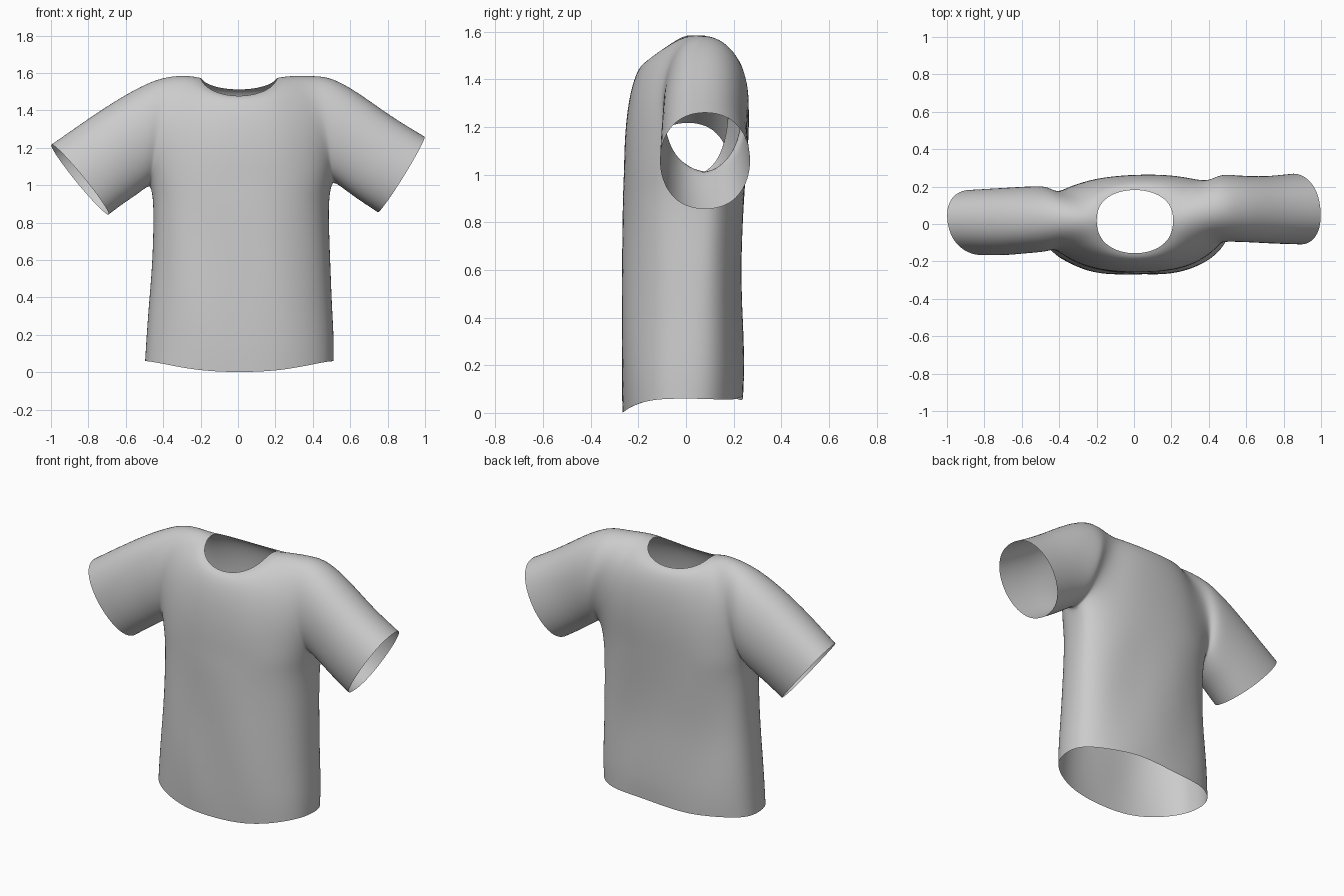
import bpy, bmesh
from math import sin, cos, pi
from mathutils import Vector

if "Cube" in bpy.data.objects:
    bpy.data.objects.remove(bpy.data.objects["Cube"])

M, N = 14, 8        # columns across each panel, rows from armpit to shoulder

# sleeve rings: underarm x,z / top x,z / centre y / half depth / cuff skew
SLEEVES = {
    -1: [(-.470, 1.00, -.48, 1.555, .032, .197, 0), (-.53, .95, -.63, 1.475, .022, .187, 0),
         (-.60, .905, -.80, 1.363, .012, .184, .01), (-.69, .838, -1.0, 1.222, .008, .178, .03)],
    1: [(.505, 1.02, .50, 1.585, .087, .192, 0), (.57, .97, .65, 1.498, .078, .182, 0),
        (.65, .912, .82, 1.372, .075, .184, .01), (.745, .85, 1.0, 1.265, .08, .193, .02)],
}
# torso rows: z, left x, right x, front y, back y
TORSO = [(.06, -.50, .515, -.268, .24), (.18, -.493, .516, -.274, .245),
         (.36, -.48, .505, -.275, .237), (.55, -.463, .498, -.272, .228),
         (.75, -.455, .490, -.268, .235), (.92, -.455, .487, -.266, .247),
         (1.0, -.470, .505, -.262, .253)]


def lerp(a, b, t):
    return a + (b - a) * t


def ring_point(r, phi):
    """phi 0 = underarm, pi/2 = front, pi = top."""
    f, s = (1 - cos(phi)) / 2, sin(phi)
    full = (abs(s) ** .85 if abs(s) > 1e-6 else 0) * (1 if s > 0 else -1)
    return Vector((lerp(r[0], r[2], f) + r[6] * s, r[4] - r[5] * full,
                   lerp(r[1], r[3], f)))


def torso_point(row, j, back):
    z, xl, xr, yf, yb = row
    th = pi * j / M
    c, s = -cos(th), (sin(th) if 0 < j < M else 0)
    cx, hx = (xl + xr) / 2, (xr - xl) / 2
    x = cx + hx * (abs(c) ** .84) * (1 if c > 0 else -1)
    side_y = lerp(.02, .08, j / M) * z + .01 * (1 - z)
    y = lerp(side_y, yb if back else yf, s ** .82)
    y += .009 * s * sin(13 * x + 4 * z) * sin(pi * min(z, 1))   # soft folds
    if back:
        z += .01 * s * sin(11 * x) * max(0, 1 - z / .4)
    else:                                                       # dipped, wavy front hem
        z -= (.06 * s ** 4 + .008 * s * sin(2 * th) ** 2) * max(0, 1 - z) / .94
    if row is TORSO[-1]:
        z = lerp(1.0, 1.02, j / M)
    return Vector((x, y, z))


def top_point(j, back):
    """Shoulder seam near the arms, neckline in the middle."""
    side, i = (-1, j) if j < M / 2 else (1, M - j)
    if i < 3:
        a = ring_point(SLEEVES[side][0], pi)
        p = a.lerp(Vector((side * .21, .02, 1.587)), i / 3)
        p.z += .018 * sin(pi * i / 3) * (1 if side < 0 else .2)
        return p
    ph = pi * (j - 3) / (M - 6)
    s = sin(ph) if 3 < j < M - 3 else 0
    return Vector((.005 - .21 * cos(ph), .02 + s ** .8 * (.165 if back else -.18),
                   1.585 - s * (.075 if back else .11)))


def panel_column(j, back):
    col = [torso_point(r, j, back) for r in TORSO[:-1]]
    sg = 1 if back else -1
    if j in (0, M):
        r = SLEEVES[-1 if j == 0 else 1][0]
        return col + [ring_point(r, -sg * pi * k / N) for k in range(N + 1)]
    b, t = torso_point(TORSO[-1], j, back), top_point(j, back)
    w = {1: .55, 2: .27, 3: .08}.get(min(j, M - j), 0)
    swell = lerp(-.015, .06, j / M) if back else 0
    shoulder = 1 if min(j, M - j) <= 3 else 0
    for k in range(N + 1):
        q = k / N
        f = lerp(1 - cos(q * pi / 2), (1 - cos(q * pi)) / 2, w)
        fz = lerp(sin(q * pi / 2), (1 - cos(q * pi)) / 2, w)
        fy = f ** (1.4 if shoulder else 1.1)         # fuller toward the shoulder
        bulge = ((.21 if back else .18) * w + swell) * (sin(pi * q) if k < N else 0)
        col.append(Vector((lerp(b.x, t.x, f), lerp(b.y, t.y, fy) + sg * bulge,
                           lerp(b.z, t.z, fz))))
    return col


bm = bmesh.new()


def add_grid(cols):
    vs = [[bm.verts.new(p) for p in c] for c in cols]
    for a, b in zip(vs, vs[1:]):
        for k in range(len(a) - 1):
            bm.faces.new((a[k], b[k], b[k + 1], a[k + 1]))


# front and back body panels
for back in (False, True):
    add_grid([panel_column(j, back) for j in range(M + 1)])
# sleeves
for rings in SLEEVES.values():
    add_grid([[ring_point(r, pi * k / N) for k in range(2 * N + 1)] for r in rings])

# sew the seams
bmesh.ops.remove_doubles(bm, verts=bm.verts[:], dist=.0015)
# relax the armhole creases, keeping open rims in place
for _ in range(2):
    near = [v for v in bm.verts if not v.is_boundary and v.co.z > 1.02
            and .3 < abs(v.co.x) < .62]
    new = {v: sum(e.other_vert(v).co.y for e in v.link_edges) / len(v.link_edges)
           for v in near}
    for v, y in new.items():
        v.co.y = lerp(v.co.y, y, .5)
bmesh.ops.recalc_face_normals(bm, faces=bm.faces[:])
low = min(v.co.z for v in bm.verts)
for v in bm.verts:
    v.co.z -= low * max(0, 1 - v.co.z)
mesh = bpy.data.meshes.new("shirt")
bm.to_mesh(mesh)
bm.free()
shirt = bpy.data.objects.new("shirt", mesh)
bpy.context.collection.objects.link(shirt)
for p in mesh.polygons:
    p.use_smooth = True
sub = shirt.modifiers.new("smooth_cloth", 'SUBSURF')
sub.levels = sub.render_levels = 2
